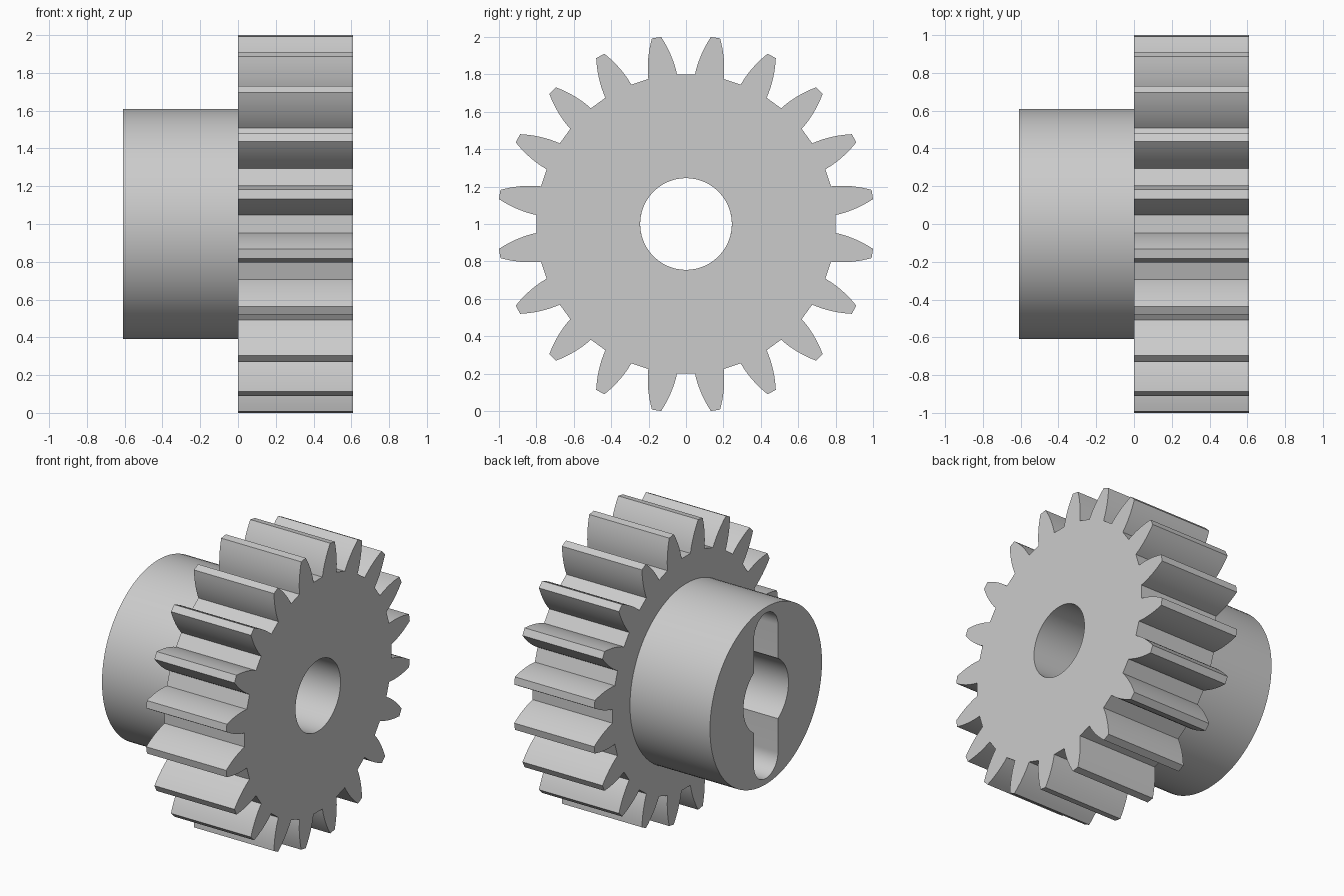
import bpy, bmesh
from math import sin, cos, pi, radians, asin, degrees

cube = bpy.data.objects.get("Cube")
if cube:
    bpy.data.objects.remove(cube)

TEETH = 20
THICK = 0.61
BORE = 0.245
HUB_R = 0.61
SLOT_R, SLOT_Y = 0.13, 0.44

grey = bpy.data.materials.new("plain grey")
grey.use_nodes = True
colour = (0.6, 0.6, 0.6, 1)
grey.diffuse_color = colour
grey.node_tree.nodes["Principled BSDF"].inputs["Base Color"].default_value = colour


def arc(radius, start, end, steps, cy=0.0):
    """Points on an arc, angles in degrees."""
    angles = [radians(start + (end - start) * i / steps) for i in range(steps + 1)]
    return [(radius * cos(a), cy + radius * sin(a)) for a in angles]


def circle(radius, steps=96):
    return arc(radius, 0, 360, steps)[:-1]


def gear_outline():
    """One tooth with bulging flanks, repeated around the centre."""
    root_r, tip_r, root_half, tip_half, steps = 0.797, 1.0085, 0.0777, 0.025, 8
    height = tip_r - root_r
    lean = 0.05
    bend = (root_half - tip_half - lean * height) / height ** 2
    flank = []
    for i in range(steps + 1):
        t = height * i / steps
        flank.append((root_r + t, root_half - lean * t - bend * t * t))
    tooth = [(r, -w) for r, w in flank] + flank[::-1]
    points = []
    for k in range(TEETH):
        a = 2 * pi * (k + 0.5) / TEETH
        points += [(r * cos(a) - w * sin(a), r * sin(a) + w * cos(a)) for r, w in tooth]
    return points


def keyed_bore():
    """Round bore joined with a tall round-ended slot."""
    edge = 90 - degrees(asin(SLOT_R / BORE))
    return (arc(BORE, -edge, edge, 24) + arc(SLOT_R, 0, 180, 24, SLOT_Y)
            + arc(BORE, 180 - edge, 180 + edge, 24) + arc(SLOT_R, 180, 360, 24, -SLOT_Y))


def extruded(name, loops, x_mid):
    """Fill the loops (outline plus hole) and extrude them along x."""
    curve = bpy.data.curves.new(name, "CURVE")
    curve.dimensions = "2D"
    curve.fill_mode = "BOTH"
    curve.extrude = THICK / 2
    for loop in loops:
        spline = curve.splines.new("POLY")
        spline.points.add(len(loop) - 1)
        for point, (u, v) in zip(spline.points, loop):
            point.co = (u, v, 0, 1)
        spline.use_cyclic_u = True
    obj = bpy.data.objects.new(name, curve)
    bpy.context.collection.objects.link(obj)
    obj.rotation_euler = (pi / 2, 0, pi / 2)
    obj.location = (x_mid, 0, 1)

    bpy.ops.object.select_all(action="DESELECT")
    obj.select_set(True)
    bpy.context.view_layer.objects.active = obj
    bpy.ops.object.convert(target="MESH")
    obj = bpy.context.object
    bm = bmesh.new()
    bm.from_mesh(obj.data)
    bmesh.ops.remove_doubles(bm, verts=bm.verts, dist=0.0001)
    bmesh.ops.recalc_face_normals(bm, faces=bm.faces)
    bm.to_mesh(obj.data)
    bm.free()
    obj.data.materials.clear()
    obj.data.materials.append(grey)
    bpy.ops.object.shade_smooth_by_angle(angle=radians(25))
    return obj


# Toothed wheel with a plain round bore
extruded("gear_wheel", [gear_outline(), circle(BORE)], THICK / 2)

# Hub with the slotted bore
extruded("hub", [circle(HUB_R), keyed_bore()], -THICK / 2)
